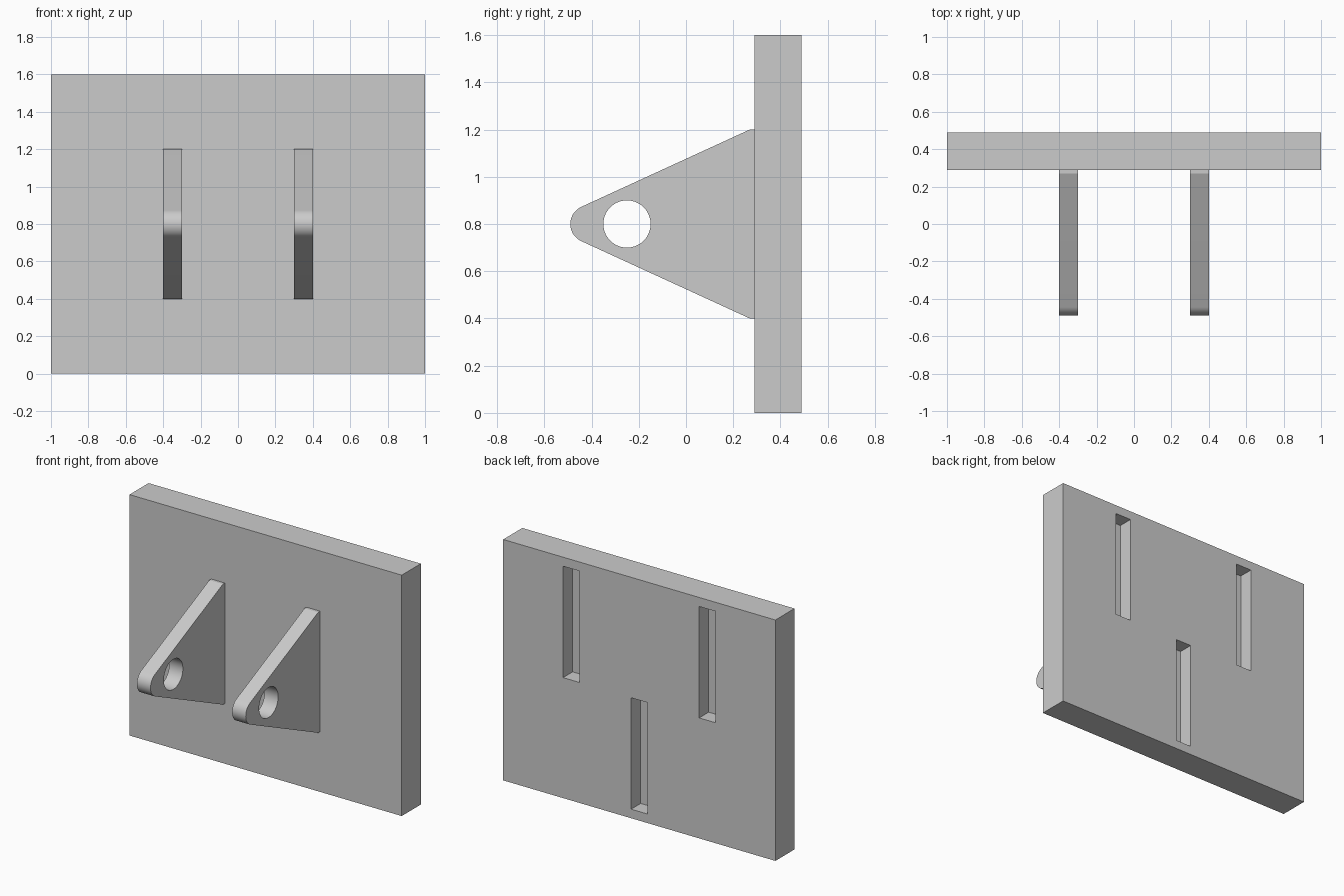
import bpy, bmesh, math
from mathutils import Vector

if "Cube" in bpy.data.objects:
    bpy.data.objects.remove(bpy.data.objects["Cube"], do_unlink=True)

grey = bpy.data.materials.new("plain_grey")
grey.use_nodes = True
colour = (0.6, 0.6, 0.6, 1)
grey.diffuse_color = colour
grey.node_tree.nodes["Principled BSDF"].inputs["Base Color"].default_value = colour


def extrude_x(name, profile, x0, x1):
    """Solid made from a (y, z) profile swept from x0 to x1."""
    bm = bmesh.new()
    face = bm.faces.new([bm.verts.new((x0, y, z)) for y, z in profile])
    out = bmesh.ops.extrude_face_region(bm, geom=[face])
    moved = [v for v in out["geom"] if isinstance(v, bmesh.types.BMVert)]
    bmesh.ops.translate(bm, verts=moved, vec=Vector((x1 - x0, 0, 0)))
    bmesh.ops.recalc_face_normals(bm, faces=bm.faces)
    mesh = bpy.data.meshes.new(name)
    bm.to_mesh(mesh)
    bm.free()
    mesh.materials.append(grey)
    obj = bpy.data.objects.new(name, mesh)
    bpy.context.collection.objects.link(obj)
    return obj


def box(name, x0, x1, y0, y1, z0, z1):
    return extrude_x(name, [(y0, z0), (y1, z0), (y1, z1), (y0, z1)], x0, x1)


def arc(cy, cz, r, start, end, steps):
    angles = [start + (end - start) * i / steps for i in range(steps + 1)]
    return [(cy + r * math.cos(a), cz + r * math.sin(a)) for a in angles]


def cut(obj, cutter):
    cutter.hide_render = True
    mod = obj.modifiers.new("cut", "BOOLEAN")
    mod.operation, mod.solver, mod.object = "DIFFERENCE", "EXACT", cutter
    bpy.context.view_layer.objects.active = obj
    bpy.ops.object.modifier_apply(modifier=mod.name)
    bpy.data.objects.remove(cutter, do_unlink=True)


FRONT, BACK, MID = 0.29, 0.49, 0.8

# Back plate with three blind slots in its rear face
plate = box("back_plate", -1, 1, FRONT, BACK, 0, 2 * MID)
for x, z in ((0.5, MID), (-0.5, MID), (0, 0.06)):
    cut(plate, box("slot_cutter", x - 0.06, x + 0.06, BACK - 0.1, BACK + 0.1, z, z + 0.74))

# Tapered lugs with a rounded nose and a pin hole
slope = math.radians(24.6)
nose = arc(-0.41, MID, 0.08, math.pi / 2 + slope, 1.5 * math.pi - slope, 24)
outline = [(FRONT, MID + 0.4), (0.27, MID + 0.4)] + nose + [(0.27, MID - 0.4), (FRONT, MID - 0.4)]
for side, x in (("left", 0.3), ("right", -0.4)):
    lug = extrude_x(side + "_lug", outline, x, x + 0.1)
    hole = arc(-0.25, MID, 0.1, 0, 2 * math.pi, 64)[:-1]
    cut(lug, extrude_x("hole_cutter", hole, x - 0.1, x + 0.2))
    bpy.ops.object.select_all(action="DESELECT")
    lug.select_set(True)
    bpy.context.view_layer.objects.active = lug
    bpy.ops.object.shade_smooth_by_angle(angle=math.radians(20))
